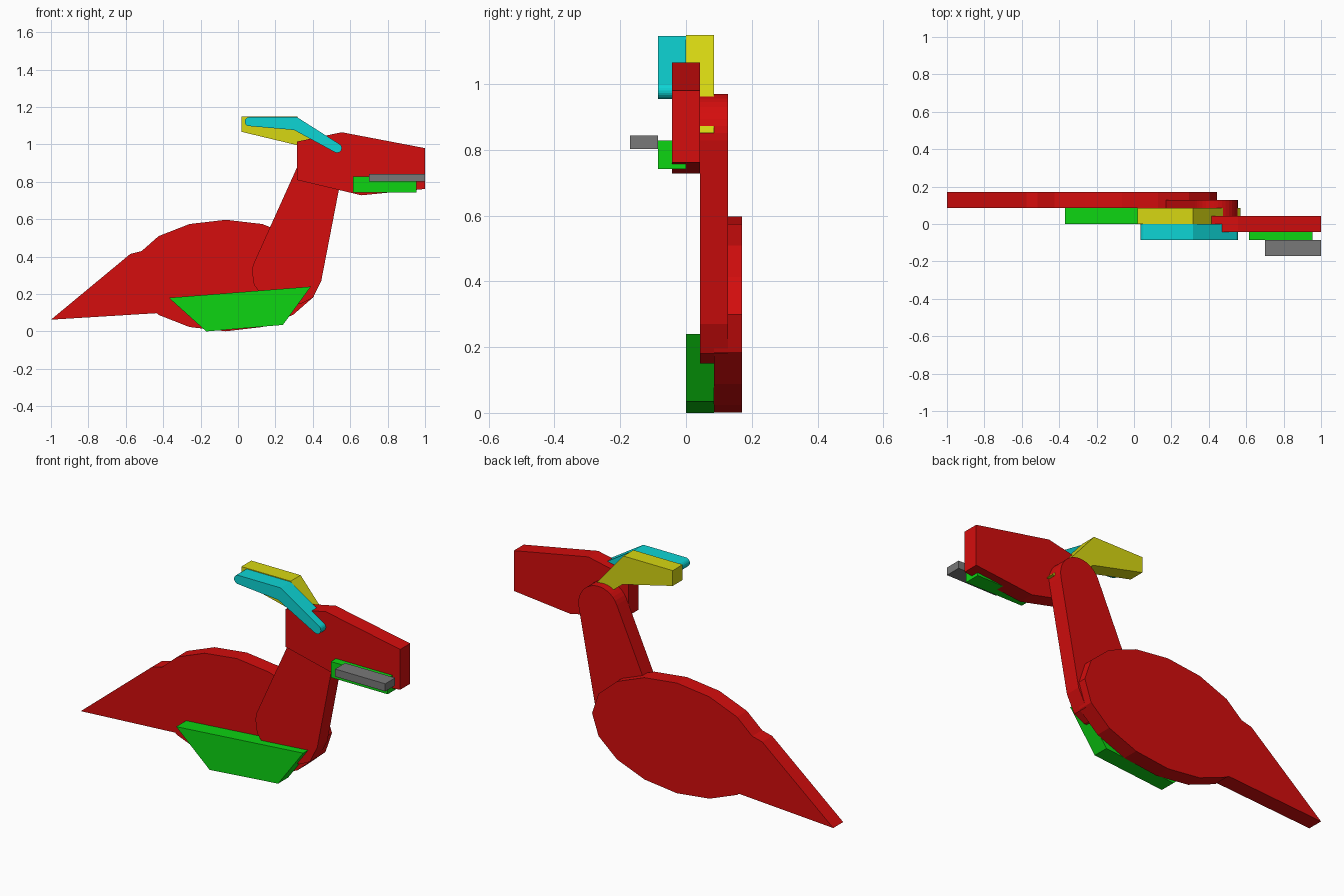
import bpy, bmesh, math

if "Cube" in bpy.data.objects:
    bpy.data.objects.remove(bpy.data.objects["Cube"])


def material(name, rgb):
    m = bpy.data.materials.new(name)
    m.diffuse_color = (*rgb, 1)
    m.use_nodes = True
    m.node_tree.nodes["Principled BSDF"].inputs["Base Color"].default_value = m.diffuse_color
    return m


RED = material("red", (0.66, 0.004, 0.004))
GREEN = material("green", (0.004, 0.66, 0.006))
CYAN = material("cyan", (0.004, 0.66, 0.66))
YELLOW = material("yellow", (0.68, 0.68, 0.006))
GREY = material("grey", (0.19, 0.19, 0.19))


def plate(name, outline, y0, mat, depth=0.085):
    """Extrude an x/z outline backwards from y0."""
    bm = bmesh.new()
    face = bm.faces.new([bm.verts.new((x, y0, z)) for x, z in outline])
    new = bmesh.ops.extrude_face_region(bm, geom=[face])["geom"]
    verts = [v for v in new if isinstance(v, bmesh.types.BMVert)]
    bmesh.ops.translate(bm, verts=verts, vec=(0, depth, 0))
    bmesh.ops.recalc_face_normals(bm, faces=bm.faces)
    mesh = bpy.data.meshes.new(name)
    bm.to_mesh(mesh)
    bm.free()
    mesh.materials.append(mat)
    ob = bpy.data.objects.new(name, mesh)
    bpy.context.collection.objects.link(ob)
    return ob


def arc(cx, cz, rx, rz, start, end, steps):
    """Points on an elliptical arc, angles in degrees, both ends included."""
    angles = [math.radians(start + (end - start) * i / steps) for i in range(steps + 1)]
    return [(cx + rx * math.cos(a), cz + rz * math.sin(a)) for a in angles]


def box(x0, x1, z0, z1):
    return [(x0, z0), (x1, z0), (x1, z1), (x0, z1)]


# Body: sixteen-sided oval, with a pointed tail in the same layer
plate("body", arc(-0.065, 0.299, 0.508, 0.298, 0, 337.5, 15), 0.085, RED)
plate("tail", [(-1, 0.063), (-0.43, 0.098), (-0.3, 0.25), (-0.4, 0.465),
               (-0.515, 0.43), (-0.575, 0.415)], 0.085, RED)

# Neck: faceted base, tapering to a round top
neck = [(0.08, 0.355), (0.075, 0.32), (0.085, 0.25), (0.13, 0.19), (0.23, 0.15),
        (0.34, 0.15), (0.40, 0.18), (0.445, 0.27)]
neck += arc(0.435, 0.85, 0.12, 0.12, -10, 156, 16)
plate("neck", neck, 0.042, RED)

# Head with its long muzzle
plate("head", [(0.315, 1.015), (0.315, 0.81), (0.66, 0.728), (1, 0.762),
               (1, 0.98), (0.555, 1.065)], -0.042, RED)

# Lower jaw and the bar in front of it
plate("jaw", box(0.615, 0.955, 0.742, 0.828), -0.085, GREEN)
plate("mouth_bar", box(0.70, 1.0, 0.802, 0.843), -0.17, GREY)

# Belly panel
plate("belly_panel", [(-0.37, 0.18), (-0.17, 0.0), (0.24, 0.035), (0.39, 0.24)], 0.0, GREEN)

# Rear crest, bent down into the head
plate("rear_crest", [(0.02, 1.15), (0.02, 1.067), (0.32, 0.995), (0.50, 0.85),
                     (0.57, 0.852), (0.315, 1.15)], 0.0, YELLOW)

# Front crest: bent bar with rounded ends
front_crest = arc(0.06, 1.122, 0.024, 0.024, 90, 265, 10) + [(0.30, 1.077)]
front_crest += arc(0.53, 0.98, 0.025, 0.025, -122, 55, 10) + [(0.315, 1.146)]
plate("front_crest", front_crest, -0.085, CYAN)
